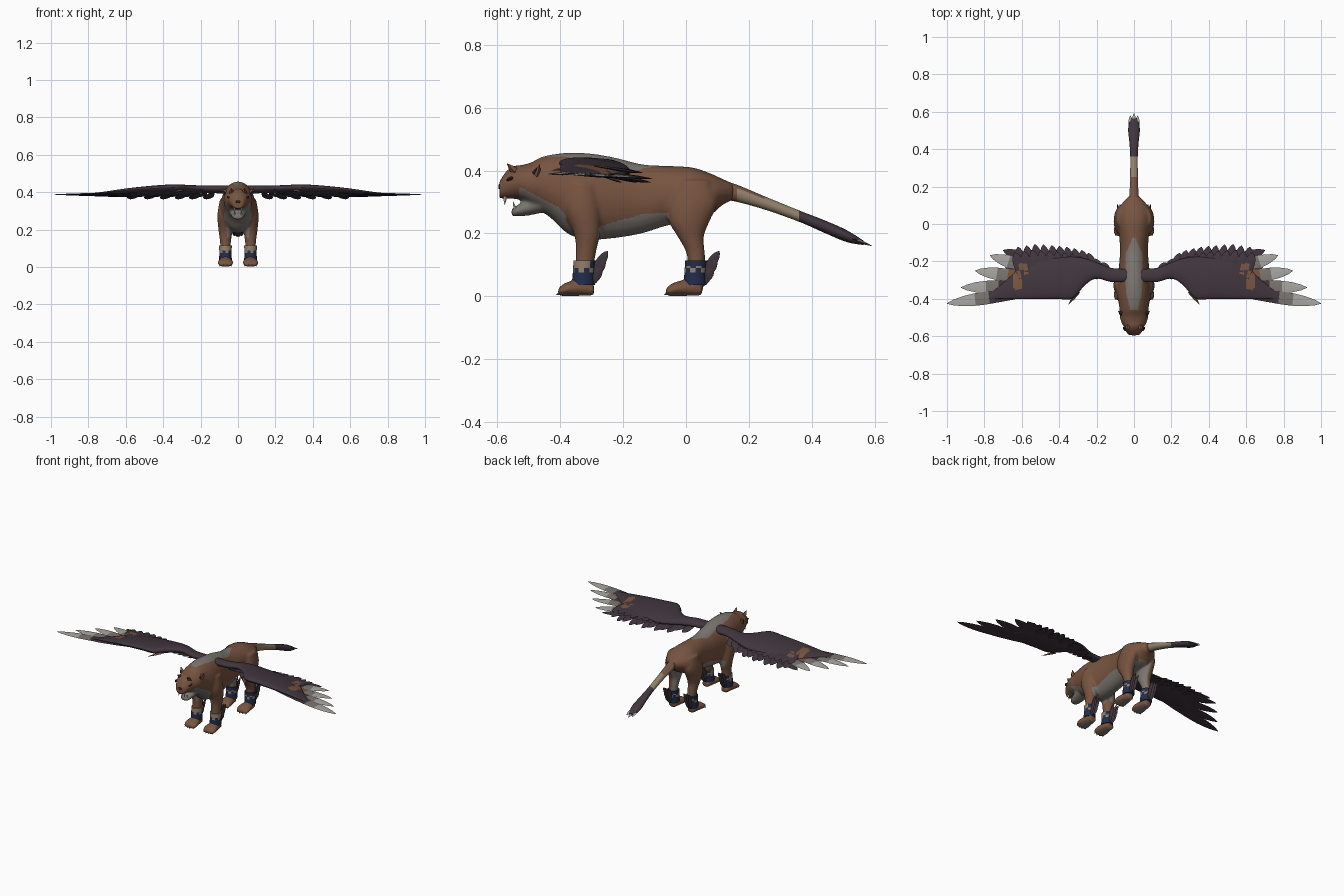
import bpy, bmesh, math
from mathutils import Vector

if "Cube" in bpy.data.objects:
    bpy.data.objects.remove(bpy.data.objects["Cube"])

COLOURS = {
    "brown fur": (0.185, 0.088, 0.051), "grey fur": (0.20, 0.18, 0.16),
    "dark plum feather": (0.052, 0.036, 0.047), "navy cloth": (0.016, 0.026, 0.07),
    "tan": (0.29, 0.22, 0.15), "pale grey feather": (0.40, 0.39, 0.37),
    "ivory": (0.75, 0.72, 0.65), "dark brown": (0.03, 0.018, 0.014),
}
MATS = []
for nm, c in COLOURS.items():
    m = bpy.data.materials.new(nm)
    m.diffuse_color = (*c, 1)
    m.use_nodes = True
    m.node_tree.nodes["Principled BSDF"].inputs["Base Color"].default_value = m.diffuse_color
    MATS.append(m)
BROWN, GREY, PLUM, NAVY, TAN, PALE, IVORY, DARK = range(8)


def smooth_rings(rings, sub=4):
    """Catmull-Rom interpolation of ring tuples."""
    out = []
    for i in range(len(rings) - 1):
        a, b, c, d = (rings[max(0, min(len(rings) - 1, k))] for k in (i - 1, i, i + 1, i + 2))
        for s in range(sub):
            t = s / sub
            out.append([0.5 * (2 * q + (r - p) * t + (2 * p - 5 * q + 4 * r - u) * t * t
                               + (3 * q - p - 3 * r + u) * t ** 3) for p, q, r, u in zip(a, b, c, d)])
    return out + [list(rings[-1])]


def loft(rings, axis, n=20, sub=4, mat=0, tilt=0):
    """Rings are (x, y, z, radius a, radius b), lying across the axis."""
    verts, faces = [], []
    rings = smooth_rings(rings, sub)
    for x, y, z, a, b in rings:
        for k in range(n):
            u, v = a * math.cos(k * math.tau / n), b * math.sin(k * math.tau / n)
            verts.append({"x": (x, y + u, z + v - tilt * u), "y": (x + u, y, z + v),
                          "z": (x + u, y + v, z)}[axis])
    for i in range(len(rings) - 1):
        for k in range(n):
            j = (k + 1) % n
            faces.append((i * n + k, i * n + j, i * n + n + j, i * n + n + k))
    faces += [tuple(range(n))[::-1], tuple(range(len(verts) - n, len(verts)))]
    return verts, faces, [mat] * len(faces)


LEAF = [(0, .5), (.3, .85), (.55, 1), (.63, 1), (.70, .98), (.82, .8), (.93, .45), (1, .04)]
SPIKE = [(0, 1), (.5, .7), (1, .03)]


def blade(p0, p1, w, th, mat=PLUM, up=(0, 0, 1), shape=LEAF, bands=None):
    """Tapered diamond-section blade: feather, claw, tooth or ear."""
    p0, p1 = Vector(p0), Vector(p1)
    d = (p1 - p0).normalized()
    side = d.cross(Vector(up)).normalized()
    nor = side.cross(d)
    verts, faces, mats = [], [], []
    for t, f in shape:
        c = p0.lerp(p1, t)
        verts += [c + side * w * f, c + nor * th * f, c - side * w * f, c - nor * th * f]
    for i in range(len(shape) - 1):
        for k in range(4):
            j = (k + 1) % 4
            faces.append((i * 4 + k, i * 4 + j, i * 4 + 4 + j, i * 4 + 4 + k))
            mats.append(bands(shape[i][0]) if bands else mat)
    n = len(verts)
    return verts, faces + [(3, 2, 1, 0), (n - 4, n - 3, n - 2, n - 1)], mats + [mats[0], mats[-1]]


def part(name, pieces, mirror=1, rule=None, angle=50):
    """Join pieces into one object; rule(centre, normal, old) recolours faces."""
    verts, faces, mats = [], [], []
    for v, f, m in pieces:
        o = len(verts)
        verts += [(p[0] * mirror, p[1], p[2]) for p in v]
        faces += [tuple(i + o for i in q) for q in f]
        mats += m
    me = bpy.data.meshes.new(name)
    me.from_pydata(verts, [], faces)
    bm = bmesh.new()
    bm.from_mesh(me)
    bmesh.ops.recalc_face_normals(bm, faces=bm.faces)
    bm.to_mesh(me)
    bm.free()
    ob = bpy.data.objects.new(name, me)
    bpy.context.collection.objects.link(ob)
    finish(me, mats, rule, angle)
    return ob


def finish(me, mats, rule, angle):
    me.materials.clear()
    for m in MATS:
        me.materials.append(m)
    for i, p in enumerate(me.polygons):
        old = mats[i] if mats else BROWN
        p.material_index = rule(p.center, p.normal, old) if rule else old
    me.shade_smooth()
    me.set_sharp_from_angle(angle=math.radians(angle))


# Body: torso with head, jaw, legs and paws fused into one skin
torso = [(.15, .333, .028, .026), (.115, .332, .06, .042), (.08, .325, .085, .065), (.02, .325, .09, .085),
         (-.06, .32, .08, .095), (-.14, .31, .075, .11), (-.22, .313, .08, .127), (-.30, .317, .09, .137),
         (-.37, .326, .092, .131), (-.42, .346, .083, .106), (-.46, .357, .077, .086), (-.49, .357, .077, .07),
         (-.52, .362, .07, .056), (-.55, .362, .055, .052), (-.575, .352, .043, .042), (-.594, .338, .03, .026)]
jaw = [(-.44, .30, .05, .03), (-.50, .284, .04, .027), (-.54, .271, .032, .017), (-.555, .266, .02, .013)]
front_leg = [(.36, -.33, .03, .045), (.28, -.33, .043, .058), (.2, -.315, .038, .042), (.14, -.318, .03, .032),
             (.08, -.325, .027, .03), (.02, -.335, .03, .035)]
hind_leg = [(.37, .03, .025, .045), (.30, .022, .04, .078), (.24, .01, .041, .066), (.19, .015, .034, .042),
            (.14, .03, .028, .03), (.09, .032, .026, .028), (.02, .02, .03, .035)]
paw = [(.05, .02, .024, .018), (0, .026, .036, .025), (-.04, .022, .043, .021), (-.064, .013, .034, .012)]

skin = [loft([(0, *r) for r in torso], "y", 28), loft([(0, *r) for r in jaw], "y")]
for s in (1, -1):
    for leg, py in ((front_leg, -.343), (hind_leg, 0)):
        skin.append(loft([(s * .067, y, z, a, b) for z, y, a, b in leg], "z"))
        skin.append(loft([(s * .067, y + py, z, a, b) for y, z, a, b in paw], "y"))


def fur_colour(c, n, old):
    x, y, z = abs(c.x), c.y, c.z
    if z > .39 and n.z > .1 and -.46 < y < -.07:                      # saddle
        half = min(.045, .02 + .25 * (y + .46), .045 * (-.06 - y) / .1)
        return GREY if x < half else BROWN
    if z > .16 and y < -.34 and n.y < -.25 and x < .06 and z < .27:   # breast
        return GREY
    if y < -.38 and z > .13:                                          # throat and chin
        top = .30 if y < -.53 else .275 - .53 * (y + .39)
        return GREY if z < top and (x < .075 or y < -.43) else BROWN
    if -.32 < y < -.055 and z < min(.265, .22 + .3 * (y + .28)) and z > .17:
        return GREY if y > -.28 or x < .035 else BROWN                # belly
    inner = n.x * (1 if c.x > 0 else -1) < -.3
    if .1 < z < .27 and (x < .035 or (inner and y > -.06)):           # inner legs
        return GREY
    return GREY if z < .006 and n.z < -.5 else BROWN                  # paw pads


body = part("body", skin)
rm = body.modifiers.new("fuse", "REMESH")
rm.mode, rm.voxel_size = "VOXEL", .006
sm = body.modifiers.new("soften", "SMOOTH")
sm.factor, sm.iterations = .5, 8
fused = bpy.data.meshes.new_from_object(body.evaluated_get(bpy.context.evaluated_depsgraph_get()))
body.modifiers.clear()
body.data = fused
finish(fused, None, fur_colour, 60)


# Tail with plum tuft and feather tips
def tail_colour(c, n, old):
    if old:
        return old
    start = .25 if n.z > .6 else .165
    return BROWN if c.y < start else TAN if c.y < .36 else PLUM


tail = [(.07, .345, .035, .032), (.15, .331, .025, .028), (.25, .297, .021, .021), (.36, .255, .02, .018),
        (.44, .222, .025, .02), (.51, .192, .031, .019), (.565, .17, .016, .007)]
tips = [blade((x * .6, .46, .207), (x, y, z), .012, .005, bands=lambda t: PALE if t >= .7 else PLUM)
        for x, y, z in ((0, .592, .16), (.02, .58, .166), (-.02, .58, .166))]
part("tail", [loft([(0, *r) for r in tail], "y", 20, 8)] + tips, rule=tail_colour)

# Face: ears, brow tufts, eyes, nose and fangs
for s, side in ((1, "left"), (-1, "right")):
    part(side + "_ear", [blade((.064, -.475, .388), (.084, -.465, .42), .017, .01, BROWN, (0, 1, 0), SPIKE),
                         blade((.068, -.485, .392), (.081, -.473, .411), .009, .005, DARK, (0, 1, 0), SPIKE)], s)
    part(side + "_brow", [blade((.032, -.54, .392), (.036, -.57, .423), .016, .014, BROWN, (0, 1, 0), SPIKE)], s)
    part(side + "_eye", [blade((.047, -.57, .37), (.057, -.55, .378), .006, .006, DARK)], s)
    part(side + "_fangs", [blade((.02, -.575, .32), (.02, -.577, .29), .006, .006, IVORY, (0, 1, 0), SPIKE),
                           blade((.018, -.543, .275), (.019, -.55, .302), .005, .005, IVORY, (0, 1, 0), SPIKE)], s)
part("nose", [loft([(0, -.58, .352, .012, .01), (0, -.591, .35, .014, .009), (0, -.597, .348, .009, .006)],
                   "y", 12, mat=DARK)])


# Ankle wraps, ankle feathers and claws on each leg
def wrap_colour(c, n, old):
    k = int((math.atan2(n.y, n.x) + math.pi) / math.tau * 12)
    if c.y < -.2 and c.z > .088 and n.y < .5:
        return NAVY if .094 < c.z < .1 else TAN
    return TAN if .078 < c.z < .096 and (c.z > .087) == (k % 2 == 0) else NAVY


for s, side in ((1, "left"), (-1, "right")):
    for end, y0, py in (("front", -.325, -.343), ("hind", .030, 0)):
        part(f"{end}_{side}_ankle_wrap",
             [loft([(.067, y0 - .002, .036, .034, .037), (.067, y0, .075, .033, .035),
                    (.067, y0 + .003, .114, .034, .036)], "z", 24, 6)], s, wrap_colour)
        part(f"{end}_{side}_ankle_feathers",
             [blade((.067 + dx * .4, y0 + .02, .035 + i * .012), (.067 + dx, y0 + dy, .09 + i * .027),
                    .015, .005, PLUM, (1, 0, .1))
              for dx in (-.012, .008, .022) for i, dy in enumerate((.055, .068, .076))], s)
        part(f"{end}_{side}_claws",
             [blade((.067 + dx, py - .048 + abs(dx) * .3, .018), (.067 + dx * 1.1, py - .074 + abs(dx) * .4, .004),
                    .008, .008, GREY, shape=SPIKE) for dx in (-.028, -.009, .009, .028)], s)

# Wings: covert mass, trailing secondaries, fanned primaries and spur
coverts = [(.02, -.31, -.24, .415, .022), (.12, -.31, -.235, .415, .02), (.2, -.292, -.205, .416, .02),
           (.26, -.325, -.185, .414, .023), (.33, -.398, -.175, .411, .028), (.42, -.40, -.18, .408, .027),
           (.52, -.40, -.19, .403, .023), (.60, -.40, -.225, .399, .018), (.67, -.40, -.29, .396, .012),
           (.73, -.40, -.34, .394, .006), (.78, -.403, -.38, .392, .003)]
secondaries = [(.17, -.205), (.21, -.185), (.245, -.155), (.28, -.14), (.32, -.13), (.36, -.122), (.40, -.117),
               (.44, -.114), (.485, -.11), (.53, -.108), (.575, -.115), (.62, -.122)]
primaries = [(1.0, -.425), (.925, -.34), (.85, -.25), (.77, -.168), (.70, -.14)]


def wing_colour(c, n, old):
    x = abs(c.x)
    if old in (PALE, GREY) and n.z < 0:                               # dark undersides
        return PLUM
    patch = (.56 < x < .61 and -.265 < c.y < -.225) or (.60 < x < .65 and -.35 < c.y < -.25)
    return BROWN if patch and n.z > .1 and old == PLUM else old


for s, side in ((1, "left"), (-1, "right")):
    wing = [loft([(x, (a + b) / 2, z, (b - a) / 2, t) for x, a, b, z, t in coverts], "x", 32, 6, PLUM, .12)]
    for i, (x, y) in enumerate(secondaries):
        wing.append(blade((x - .03, -.29, .395), (x, y, .362 + .012 * (i % 2)), .028, .005))
        wing.append(blade((x - .02, -.29, .415), (x + .015, y - .03, .393), .026, .005))
    for i, (x, y) in enumerate(primaries):
        band = (lambda t: PALE if t >= .7 else GREY if t >= .55 else PLUM) if i < 4 else None
        wing.append(blade((.50 - .02 * i, -.355 + .025 * i, .398 - .003 * i), (x, y, .387 - .003 * i),
                          .034, .004, bands=band))
        if i < 4:                                                     # plum filler between primaries
            nx, ny = primaries[i + 1]
            wing.append(blade((.49 - .02 * i, -.345 + .025 * i, .394 - .003 * i),
                              ((x + nx) / 2 - .12, (y + ny) / 2 - .02, .386 - .003 * i), .03, .003))
    wing.append(blade((.30, -.36, .41), (.35, -.43, .40), .014, .008, BROWN, shape=SPIKE))
    part(side + "_wing", wing, s, wing_colour, 40)
